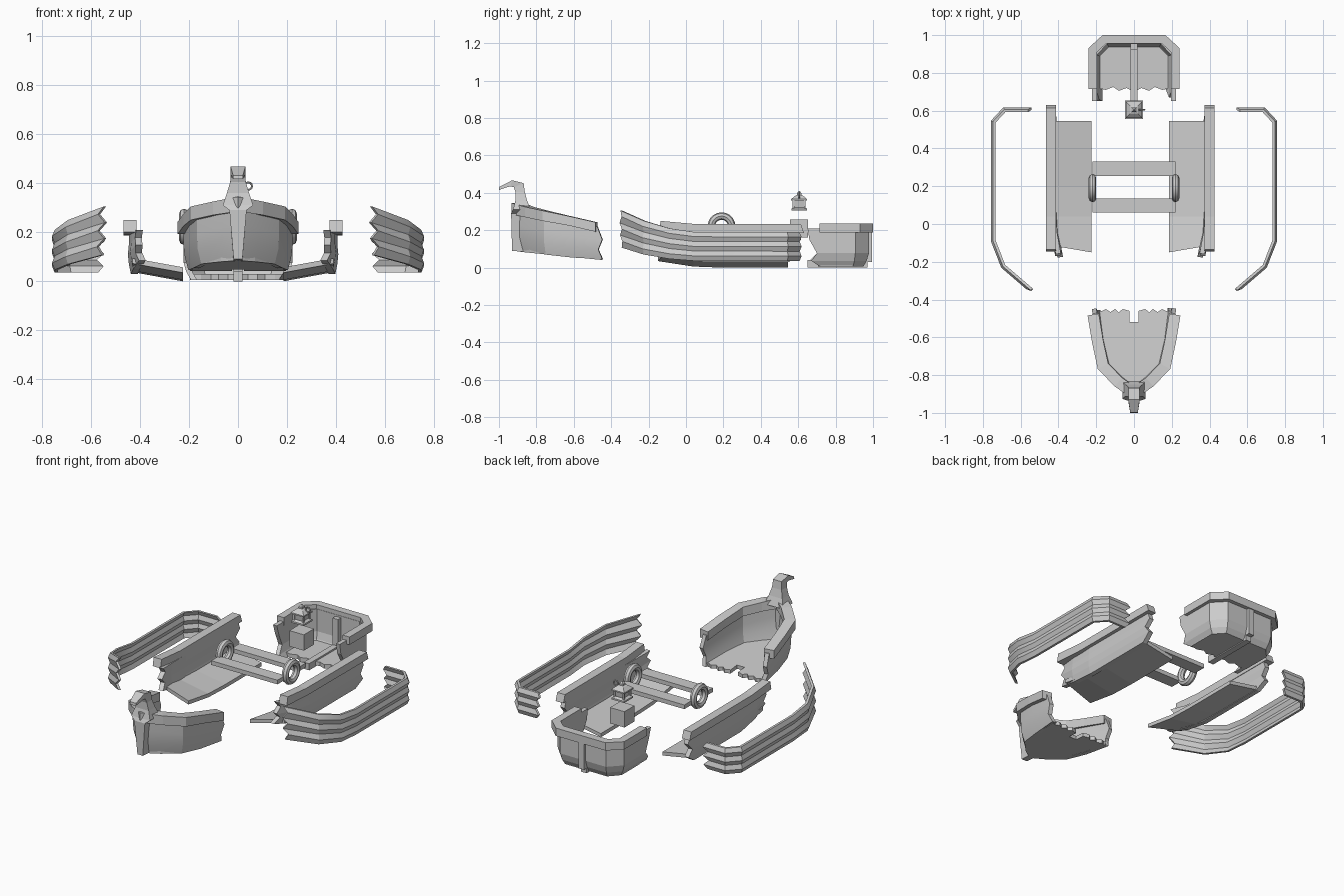
import bpy, bmesh, math
from mathutils import Vector, Matrix

if "Cube" in bpy.data.objects:
    bpy.data.objects.remove(bpy.data.objects["Cube"])

def make(name, verts, faces, smooth=False):
    me = bpy.data.meshes.new(name)
    me.from_pydata(verts, [], faces)
    bm = bmesh.new()
    bm.from_mesh(me)
    bmesh.ops.recalc_face_normals(bm, faces=bm.faces)
    bm.to_mesh(me)
    bm.free()
    ob = bpy.data.objects.new(name, me)
    bpy.context.collection.objects.link(ob)
    if smooth:
        bpy.context.view_layer.objects.active = ob
        ob.select_set(True)
        bpy.ops.object.shade_smooth_by_angle(angle=math.radians(25))
        ob.select_set(False)
    return ob

def rings_to_mesh(name, rings, smooth=False):
    n = len(rings[0])
    verts = [v for r in rings for v in r]
    faces = [(k*n+i, k*n+(i+1) % n, (k+1)*n+(i+1) % n, (k+1)*n+i)
             for k in range(len(rings)-1) for i in range(n)]
    h = n // 2                      # end caps as a strip of quads
    for b in (0, (len(rings)-1)*n):
        faces += [(b+i, b+i+1, b+n-2-i, b+n-1-i) for i in range(h-1)]
    return make(name, verts, faces, smooth)

def shell(name, path, prof, th, jag0=None, jag1=None, s=1, dx=0, smooth=False):
    """Sweep a profile of (outward, height fraction) along (x, y, z_low, z_high);
    th is its thickness, jag0/jag1 push the broken ends along the path."""
    sec = prof + [(o-th[0], t-th[1]) for o, t in reversed(prof)]
    n, k = len(sec), len(path)
    P = [Vector(p[:2]) for p in path]
    T = [(P[i+1]-P[i]).normalized() for i in range(k-1)]
    rings = []
    for i in range(k):
        a, b = T[max(i-1, 0)], T[min(i, k-2)]
        na, nb = Vector((a.y, -a.x)), Vector((b.y, -b.x))
        m = (na+nb)/(1+na.dot(nb))
        z0, z1 = path[i][2:]
        jag = jag0 if i == 0 else jag1 if i == k-1 else None
        ring = []
        for j, (o, t) in enumerate(sec):
            q = P[i]+m*o
            if jag:
                q = q+b*jag[min(j, n-1-j)]
            ring.append((s*q.x+dx, q.y, z0+t*(z1-z0)))
        rings.append(ring)
    return rings_to_mesh(name, rings, smooth)

def plate(name, half, zfun, th):
    """Flat slab from a half outline mirrored over x = 0."""
    pts = half + [(-x, y) for x, y in reversed(half) if x > 1e-6]
    n = len(pts)
    verts = [(x, y, zfun(y)) for x, y in pts] + [(x, y, zfun(y)+th) for x, y in pts]
    faces = [tuple(range(n)), tuple(range(n, 2*n))]
    faces += [(i, (i+1) % n, n+(i+1) % n, n+i) for i in range(n)]
    return make(name, verts, faces)

def frustum(name, c, stations):
    """Square stack of (half_width, z) stations round (x, y)."""
    return rings_to_mesh(name, [[(c[0]+a*w, c[1]+b*w, z) for a, b in
                         ((-1, -1), (1, -1), (1, 1), (-1, 1))] for w, z in stations])

def box(name, x0, x1, y0, y1, z0, z1):
    return rings_to_mesh(name, [[(x0, y0, z), (x1, y0, z), (x1, y1, z), (x0, y1, z)] for z in (z0, z1)])

def torus(name, c, R, r, axis='X', seg=20, sides=8):
    verts = []
    for i in range(seg):
        a = math.tau*i/seg
        for j in range(sides):
            b = math.tau*j/sides
            u, v, w = (R+r*math.cos(b))*math.cos(a), (R+r*math.cos(b))*math.sin(a), r*math.sin(b)
            p = (w, u, v) if axis == 'X' else (u, w, v)
            verts.append(tuple(c[k]+p[k] for k in range(3)))
    faces = [(i*sides+j, i*sides+(j+1) % sides, (i+1) % seg*sides+(j+1) % sides, (i+1) % seg*sides+j)
             for i in range(seg) for j in range(sides)]
    return make(name, verts, faces, True)

def mirror_path(half):
    return half + [(-p[0],)+tuple(p[1:]) for p in reversed(half) if abs(p[0]) > 1e-6]

J = [.0, .018, -.012, .014, -.016, .012, -.01]

for side, s, dx in (('right', 1, 0), ('left', -1, -.04)):
    # outer skin of three bulging planks
    skin = [(.56, -.35, .107, .305), (.70, -.23, .07, .25), (.755, -.09, .047, .21),
            (.755, .05, .036, .19), (.755, .545, .035, .19), (.69, .615, .035, .19), (.56, .615, .035, .19)]
    prof = [(-.008, 0), (.003, .17), (-.007, .34), (.003, .5), (-.007, .67), (.003, .84), (-.008, 1)]
    shell('plank_skin_'+side, skin, prof, (.014, 0), J, J[::-1], s, smooth=True)
    # inner hull wall, gunwale and floor
    wall = [(.375, -.16, .085, .21), (.395, -.05, .05, .195), (.405, .1, .03, .19), (.405, .60, .03, .19)]
    shell('hull_wall_'+side, wall, [(-.008, 0), (0, .25), (.004, .5), (0, .75), (0, 1)],
          (.028, 0), [-.02, .02, -.01, .025, 0], [-.05, .01, -.02, .015, 0], s, dx)
    rail = [(.4, -.14, .2, .25), (.4, .04, .188, .234), (.4, .62, .186, .232)]
    shell('gunwale_'+side, rail, [(.026, 0), (.026, 1)], (.052, 0), [-.005, .005], [.01, -.005], s, dx)
    floor = [(.185, -.15, .035, .057), (.185, .04, .006, .028), (.185, .2, 0, .022), (.185, .545, 0, .022)]
    shell('floor_'+side, floor, [(0, 1), (.205, 2.7)], (0, 1), [0, .035], None, s, dx)
    # ring on the crossbar ends
    torus('oar_ring_'+side, (s*.22, .19, .222), .054, .02)

# seat crossbars
for nm, y0 in (('front', .06), ('rear', .255)):
    box('crossbar_'+nm, -.22, .22, y0, y0+.075, .195, .22)

# bow hull, rim and floor
bow = mirror_path([(-.222, -.46, .045, .22), (-.2, -.62, .055, .25), (-.168, -.76, .07, .275),
                   (-.085, -.845, .085, .3), (0, -.915, .1, .325)])
shell('bow_hull', bow, [(-.02, 0), (-.004, .3), (0, .6), (0, 1)], (.025, 0),
      [.0, .012, -.01, .015], [.01, -.01, .012, -.015], smooth=True)
rim = mirror_path([(-.22, -.48, .192, .243), (-.197, -.62, .225, .275), (-.168, -.755, .25, .305),
                   (-.085, -.84, .27, .325), (0, -.9, .285, .345)])
shell('bow_rim', rim, [(.026, 0), (.026, 1)], (.06, 0))
plate('bow_floor', [(0, -.52), (.025, -.52), (.025, -.46), (.06, -.45), (.08, -.468), (.1, -.45),
                    (.125, -.466), (.15, -.45), (.17, -.462), (.195, -.455), (.175, -.62),
                    (.145, -.755), (.07, -.835), (0, -.885)], lambda y: .042-.1*(y+.46), .022)

# stem and forward-bent figurehead: (y_front, z, y_back, z, half width)
stem = [(-.93, .09, -.87, .085, .018), (-.935, .29, -.87, .29, .035), (-.925, .31, -.83, .31, .062),
        (-.912, .36, -.85, .36, .045), (-.912, .405, -.862, .405, .032), (-.92, .43, -.868, .452, .028),
        (-.94, .435, -.93, .467, .03), (-1, .416, -.998, .432, .02)]
rings_to_mesh('bow_stem', [[(-w, a, za), (w, a, za), (w, b, zb), (-w, b, zb)] for a, za, b, zb, w in stem])

# stern hull, rim, floor, keel and post
stern = mirror_path([(.222, .67, .006, .21), (.222, .905, .006, .21), (.152, .978, .006, .21)])
shell('stern_hull', stern, [(-.03, 0), (-.012, .15), (0, .35), (0, .7), (0, 1)], (.025, 0),
      [.045, .0, .03, -.01, -.02], [.02, .01, -.03, .0, .02])
srim = mirror_path([(.215, .715, .188, .235), (.215, .92, .188, .235), (.155, .975, .188, .235)])
shell('stern_rim', srim, [(.026, 0), (.026, 1)], (.046, 0))
plate('stern_floor', [(0, .70), (.04, .72), (.08, .705), (.11, .725), (.15, .71), (.195, .72),
                      (.195, .89), (.14, .95), (0, .95)], lambda y: .006, .024)
box('stern_keel', -.018, .018, .65, .97, 0, .04)
box('stern_post', -.018, .018, .925, .995, .03, .2)

# lantern stand and lantern
c = (0, .605)
box('lantern_stand', -.048, .048, .557, .653, .162, .257)
frustum('lantern_base', c, [(.042, .305), (.042, .315), (.03, .323)])
frustum('lantern_glass', c, [(.026, .32), (.03, .358)])
for a in (-1, 1):
    for b in (-1, 1):
        frustum('lantern_corner', (a*.03, .605+b*.03), [(.005, .315), (.005, .362)])
frustum('lantern_roof', c, [(.043, .358), (.043, .366), (.022, .384), (.012, .388), (.012, .398), (.003, .41)])
torus('lantern_handle', (.042, .605, .388), .015, .004, 'Y', 12, 6)
